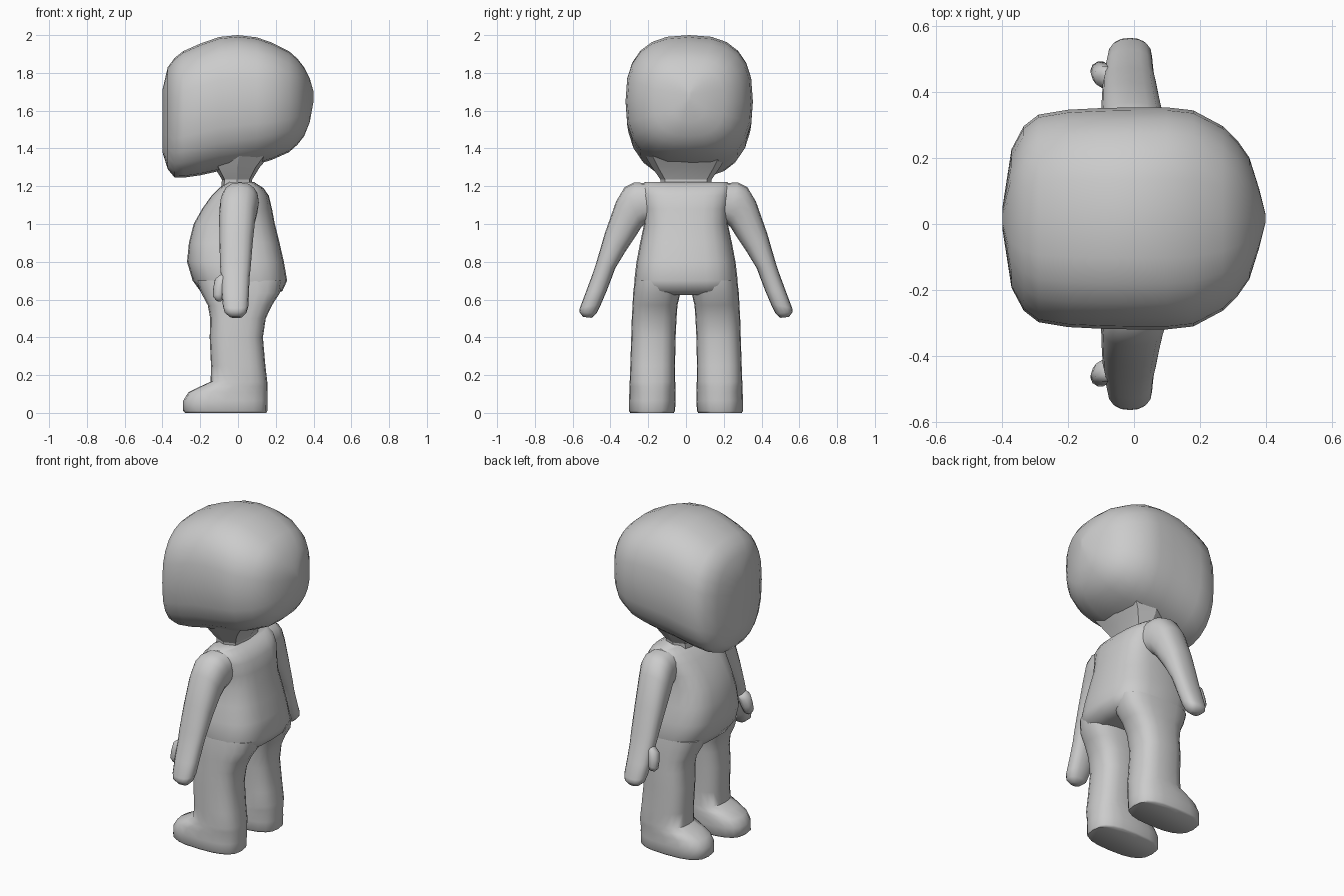
import bpy, bmesh
from math import cos, sin, pi, copysign
from mathutils import Vector as V


def loft(name, rings, sides=20, angle=60):
    """Skin superellipse rings given as (centre, half axis u, half axis v, exponent)."""
    bm = bmesh.new()
    loops = []
    for c, u, v, n in rings:
        loop = []
        for i in range(sides):
            a = 2 * pi * i / sides
            cu = copysign(abs(cos(a)) ** (2 / n), cos(a))
            sv = copysign(abs(sin(a)) ** (2 / n), sin(a))
            loop.append(bm.verts.new(V(c) + V(u) * cu + V(v) * sv))
        loops.append(loop)
    for a, b in zip(loops, loops[1:]):
        for i in range(sides):
            j = (i + 1) % sides
            bm.faces.new((a[i], a[j], b[j], b[i]))
    bm.faces.new(loops[0])
    bm.faces.new(loops[-1])
    bmesh.ops.recalc_face_normals(bm, faces=bm.faces)
    me = bpy.data.meshes.new(name)
    bm.to_mesh(me)
    bm.free()
    ob = bpy.data.objects.new(name, me)
    bpy.context.collection.objects.link(ob)
    bpy.ops.object.select_all(action='DESELECT')
    ob.select_set(True)
    bpy.context.view_layer.objects.active = ob
    bpy.ops.object.shade_smooth_by_angle(angle=angle * pi / 180)
    return ob


def flat_ring(z, x0, x1, y0, y1, n):
    """Horizontal ring from its x and y limits."""
    return (((x0 + x1) / 2, (y0 + y1) / 2, z), ((x1 - x0) / 2, 0, 0), (0, (y1 - y0) / 2, 0), n)


# Head: upright sections from the flat face (-x) to the round back
head = [(-.40, 1.38, 1.71, .03), (-.372, 1.29, 1.83, .21), (-.335, 1.245, 1.88, .28),
        (-.29, 1.245, 1.915, .315), (-.2, 1.258, 1.955, .33), (-.1, 1.28, 1.99, .335),
        (0, 1.295, 2.0, .337), (.1, 1.315, 1.988, .337), (.18, 1.34, 1.96, .328),
        (.27, 1.38, 1.915, .28), (.315, 1.42, 1.875, .235), (.35, 1.465, 1.83, .185),
        (.38, 1.54, 1.77, .09), (.40, 1.65, 1.70, .01)]
loft("head", [((x, .017, (a + b) / 2), (0, w, 0), (0, 0, (b - a) / 2), 2.6)
              for x, a, b, w in head], sides=24)

# Neck: faceted block flaring up into the head
loft("neck", [flat_ring(z, x0, x1, -w, w, 3.5) for z, x0, x1, w in
              [(1.19, -.09, .075, .13), (1.235, -.085, .075, .135),
               (1.30, -.125, .115, .18), (1.40, -.17, .2, .24)]], sides=8, angle=20)

# Torso: belly to the front, seat to the back
torso = [(.625, -.15, .18, .2), (.645, -.2, .235, .26), (.70, -.24, .26, .274), (.80, -.27, .243, .262),
         (.90, -.26, .22, .243), (1.0, -.235, .195, .222), (1.08, -.19, .18, .225),
         (1.15, -.14, .163, .235), (1.19, -.1, .135, .235), (1.222, -.05, .085, .22)]
loft("torso", [flat_ring(z, x0, x1, -w, w, 3) for z, x0, x1, w in torso], sides=24)

# Leg with foot: z, x limits, inner and outer y
leg = [(0, -.28, .15, .065, .295), (.01, -.29, .155, .058, .302), (.065, -.29, .157, .055, .302),
       (.11, -.262, .157, .055, .30), (.14, -.2, .157, .056, .30), (.165, -.145, .155, .057, .298),
       (.25, -.143, .145, .058, .295), (.40, -.15, .132, .055, .29), (.50, -.147, .147, .05, .287),
       (.57, -.16, .18, .045, .283), (.635, -.195, .222, .03, .28), (.70, -.22, .235, .02, .272)]

# Arm with mitten hand: inner (y, z), outer (y, z), x limits
arm = [(.15, 1.02, .17, 1.215, -.08, .11), (.215, 1.0, .275, 1.22, -.09, .11),
       (.235, .985, .325, 1.195, -.097, .105), (.26, .945, .37, 1.12, -.1, .092),
       (.32, .855, .43, .95, -.098, .078), (.375, .765, .475, .795, -.095, .068),
       (.395, .71, .495, .735, -.09, .062), (.42, .645, .53, .64, -.087, .058),
       (.45, .575, .562, .555, -.08, .055), (.475, .525, .565, .535, -.07, .045),
       (.50, .503, .545, .508, -.04, .02)]

# Thumb: centre and radius
thumb = [(-.06, .435, .73, .03), (-.085, .445, .705, .038), (-.095, .455, .66, .036),
         (-.102, .467, .615, .03), (-.1, .472, .595, .014)]

for s, side in ((1, "left"), (-1, "right")):
    loft("leg_" + side, [flat_ring(z, x0, x1, s * a, s * b, 2.7) for z, x0, x1, a, b in leg])
    loft("arm_" + side, [(((x0 + x1) / 2, s * (a + c) / 2, (b + d) / 2),
                          ((x1 - x0) / 2, 0, 0), (0, s * (c - a) / 2, (d - b) / 2), 2.4)
                         for a, b, c, d, x0, x1 in arm], sides=16)
    loft("thumb_" + side, [((x, s * y, z), (r, 0, 0), (0, r * .9, r * .4 * s), 2)
                           for x, y, z, r in thumb], sides=10)
